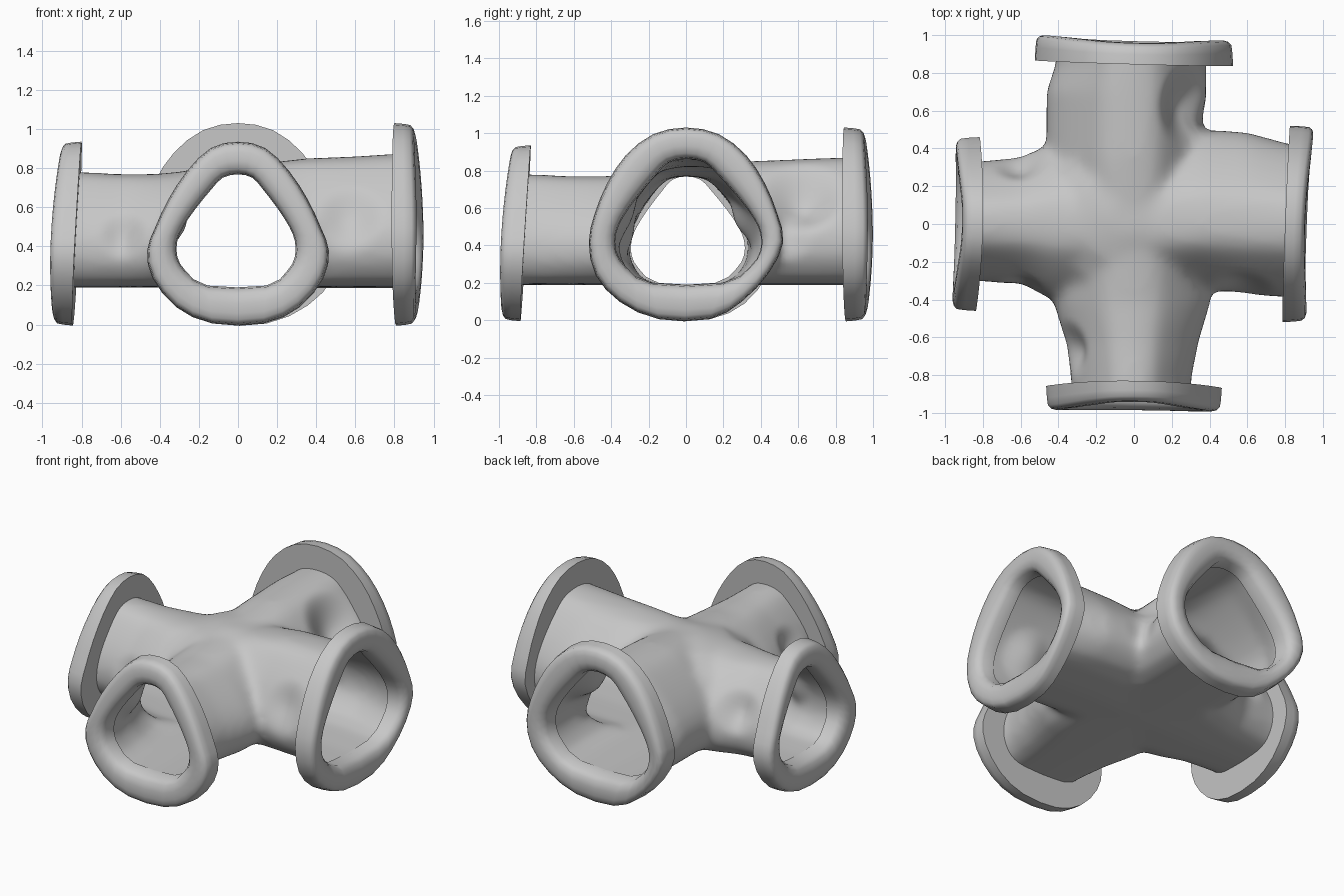
import bpy, bmesh
from math import cos, sin, tau
from mathutils import Vector

cube = bpy.data.objects.get("Cube")
if cube:
    bpy.data.objects.remove(cube)

FLOOR = 0.195

# One colour for the whole piece
grey = bpy.data.materials.new("plain_grey")
grey.use_nodes = True
colour = (0.57, 0.57, 0.57, 1)
grey.diffuse_color = colour
grey.node_tree.nodes["Principled BSDF"].inputs["Base Color"].default_value = colour

# Half outlines, top to bottom: (share of half width, share of height)
TUBE = [(0, 1), (.28, .975), (.49, .88), (.75, .7), (.92, .54), (1, .4), (1, .25), (.88, .11), (.55, 0)]
BORE = [(0, 1), (.25, .97), (.43, .87), (.7, .69), (.9, .53), (1, .4), (1, .26), (.86, .13), (.5, 0)]
FLANGE = [(0, 1), (.3, .965), (.56, .84), (.77, .68), (.91, .53), (1, .4), (.94, .25), (.68, .09), (.28, 0)]
FULL_FLANGE = [(0, 1), (.34, .965), (.62, .855), (.81, .71), (.94, .55), (1, .4), (.93, .23), (.68, .09), (.28, 0)]
PINCHED_FLANGE = FULL_FLANGE[:6] + [(.85, .24), (.57, .09), (.24, 0)]


def outline(low_half, high_half, low, high, bottom, top):
    """Rounded closed loop of (sideways, z) from two half outlines."""
    def point(u, v, width):
        return Vector((u * width, bottom + v * (top - bottom)))
    loop = [point(u, v, high) for u, v in high_half]
    loop += [point(u, v, low) for u, v in reversed(low_half[1:])]
    n = len(loop)
    rounded = []
    for i in range(n):
        a, b, c, d = (loop[(i + k) % n] for k in (-1, 0, 1, 2))
        rounded += [b, (9 * (b + c) - a - d) / 16]
    return rounded


def place(axis, along, side, z):
    return Vector((along, side, z) if axis == "x" else (side, along, z))


def bridge(bm, rings, closed):
    """Skin quads between successive rings of vertices."""
    pairs = list(zip(rings, rings[1:]))
    if closed:
        pairs.append((rings[-1], rings[0]))
    for a, b in pairs:
        n = len(a)
        for i in range(n):
            j = (i + 1) % n
            bm.faces.new((a[i], a[j], b[j], b[i]))


def finish(name, bm, angle):
    bmesh.ops.recalc_face_normals(bm, faces=bm.faces)
    mesh = bpy.data.meshes.new(name)
    bm.to_mesh(mesh)
    bm.free()
    obj = bpy.data.objects.new(name, mesh)
    bpy.context.collection.objects.link(obj)
    mesh.materials.append(grey)
    bpy.ops.object.select_all(action="DESELECT")
    obj.select_set(True)
    bpy.context.view_layer.objects.active = obj
    bpy.ops.object.shade_smooth_by_angle(angle=angle)
    return obj


def solid(name, loops):
    """Closed solid skinned through loops of points."""
    bm = bmesh.new()
    rings = [[bm.verts.new(p) for p in loop] for loop in loops]
    bridge(bm, rings, False)
    bm.faces.new(rings[0])
    bm.faces.new(rings[-1])
    return finish(name, bm, 0.6)


def passage(name, axis, sections):
    """Loft through (along, low side, high side, top) sections."""
    return solid(name, [[place(axis, along, s, z) for s, z in outline(TUBE, TUBE, low, high, FLOOR, top)]
                        for along, low, high, top in sections])


# Two crossing passages, flared where they meet
across = passage("cross_tube", "x", [
    (-1.1, -.30, .32, .78), (-.8, -.30, .33, .78), (-.6, -.32, .35, .77),
    (-.42, -.40, .43, .77), (-.1, -.40, .45, .80), (.35, -.34, .50, .85),
    (.6, -.37, .48, .86), (.82, -.385, .42, .875), (1.1, -.385, .40, .875)])
lengthwise = passage("long_tube", "y", [
    (-1.1, -.32, .30, .78), (-.82, -.33, .30, .78), (-.62, -.36, .34, .77),
    (-.42, -.42, .40, .77), (-.1, -.43, .40, .80), (.35, -.46, .37, .85),
    (.7, -.46, .38, .865), (.85, -.41, .38, .87), (1.1, -.40, .38, .87)])

# Low dome that fills the valleys where the passages cross
dome = solid("junction_dome", [
    [Vector((-.03 + r * cos(tau * i / 24), .05 + r * sin(tau * i / 24), z)) for i in range(24)]
    for r, z in ((.38, FLOOR), (.52, .27), (.56, .38), (.5, .56), (.4, .69), (.26, .78), (.1, .82))])

# Merge and soften the junction
for part in (lengthwise, dome):
    join = across.modifiers.new("join", "BOOLEAN")
    join.operation = "UNION"
    join.solver = "EXACT"
    join.object = part
blend = across.modifiers.new("blend", "REMESH")
blend.mode = "VOXEL"
blend.voxel_size = 0.025
soften = across.modifiers.new("soften", "SMOOTH")
soften.factor = 0.5
soften.iterations = 14

graph = bpy.context.evaluated_depsgraph_get()
graph.update()
bm = bmesh.new()
bm.from_mesh(across.evaluated_get(graph).to_mesh())
for old in (across, lengthwise, dome):
    bpy.data.objects.remove(old)

# Dents near the inner corners: centre, push, radius
for centre, push, radius in (((.28, .62, .66), (-.06, 0, -.08), .25), ((.34, .54, .45), (-.04, -.02, 0), .15),
                             ((.58, -.27, .52), (0, .06, -.03), .2), ((-.32, -.66, .5), (.05, 0, -.02), .17),
                             ((-.6, .3, .52), (0, -.04, -.02), .16), ((-.58, -.3, .45), (0, .03, -.02), .14)):
    for v in bm.verts:
        nearness = max(0, 1 - (v.co - Vector(centre)).length / radius)
        v.co += Vector(push) * nearness * nearness * (3 - 2 * nearness)

# Slice the ends off so the tubes are open
for reach, normal in ((.85, (-1, 0, 0)), (.885, (0, -1, 0)), (.83, (1, 0, 0)), (.87, (0, 1, 0))):
    n = Vector(normal)
    bmesh.ops.bisect_plane(bm, geom=bm.verts[:] + bm.edges[:] + bm.faces[:],
                           plane_co=n * reach, plane_no=n, clear_outer=True)
finish("crossing_tunnel", bm, 1.0)

# Rim section: (inner to outer, back to front)
SECTION = [(0, 0), (1, 0), (.975, .5), (.94, .82), (.84, .95), (.68, 1), (.42, .98), (.18, .87), (.04, .62)]


def rim(name, axis, sign, bore, flanges, half_width, top, back_top, back_low, lean, depth):
    """Thick rounded collar around one opening."""
    low, high, bore_top = bore
    inner = outline(BORE, BORE, low * .97, high * .97, FLOOR + .004, bore_top - .012)
    outer = outline(*flanges, -half_width, half_width, 0.005, top)
    bm = bmesh.new()
    rings = []
    for t, d in SECTION:
        ring = []
        for start, end in zip(inner, outer):
            s, z = start.lerp(end, t)
            v = z / top
            back = back_low + v * (back_top - back_low) + lean * s / half_width
            thick = depth * (1 - .22 * (2 * v - 1) ** 2)
            ring.append(bm.verts.new(place(axis, sign * (back + d * thick), s, z)))
        rings.append(ring)
    bridge(bm, rings, True)
    finish(name, bm, 0.95)


small = (FLANGE, FLANGE)
rim("right_rim", "x", -1, (-.30, .32, .78), small, .46, .935, .80, .845, -.01, .125)
rim("front_rim", "y", -1, (-.32, .30, .78), small, .465, .935, .83, .885, .005, .125)
rim("left_rim", "x", 1, (-.385, .41, .875), (FULL_FLANGE, PINCHED_FLANGE), .52, 1.03, .80, .81, .02, .125)
rim("back_rim", "y", 1, (-.40, .38, .87), (PINCHED_FLANGE, FULL_FLANGE), .525, 1.03, .845, .855, -.015, .135)
